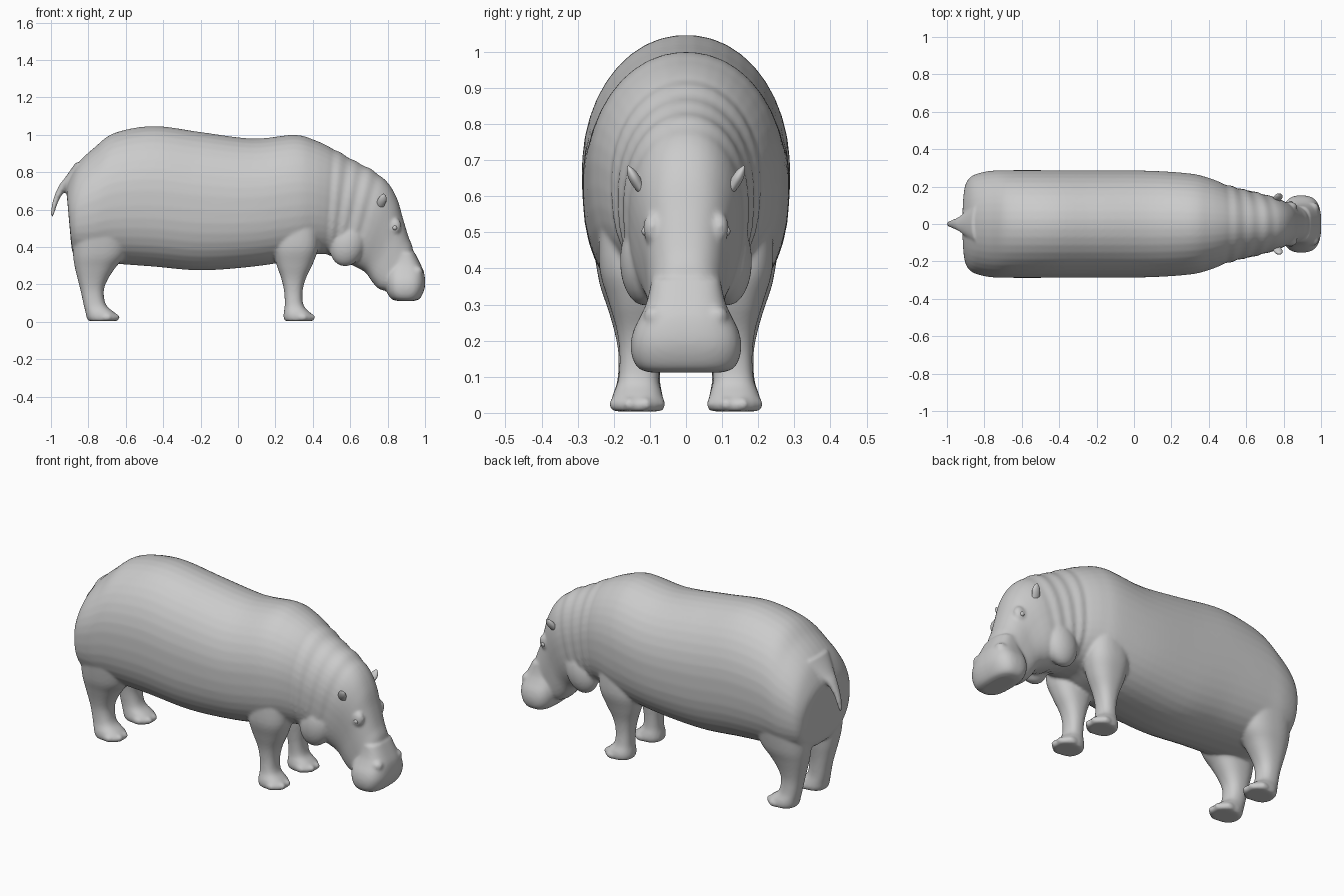
import bpy, bmesh, math
from mathutils import Vector, Matrix

if "Cube" in bpy.data.objects:
    bpy.data.objects.remove(bpy.data.objects["Cube"])

N = 40


def spread(keys, k=6):
    """Catmull-Rom interpolation of rows of numbers."""
    out = []
    for i in range(len(keys) - 1):
        p0, p1, p2, p3 = (keys[max(0, min(len(keys) - 1, i + d))] for d in (-1, 0, 1, 2))
        for s in range(k):
            t = s / k
            out.append([0.5 * (2 * b + (c - a) * t + (2 * a - 5 * b + 4 * c - d) * t * t
                               + (3 * b - a - 3 * c + d) * t ** 3)
                        for a, b, c, d in zip(p0, p1, p2, p3)])
    return out + [list(keys[-1])]


def ring(c, u, v, n_top=2, n_bottom=2):
    """Superellipse ring: u points to the top, v to the side."""
    pts = []
    for i in range(N):
        a = 2 * math.pi * (i + 0.5) / N
        s, co = math.sin(a), math.cos(a)
        e = 2 / (n_top if s > 0 else n_bottom)
        pts.append(c + u * math.copysign(abs(s) ** e, s) + v * math.copysign(abs(co) ** e, co))
    return pts


def finish(name, bm):
    bmesh.ops.recalc_face_normals(bm, faces=bm.faces)
    me = bpy.data.meshes.new(name)
    bm.to_mesh(me)
    bm.free()
    for p in me.polygons:
        p.use_smooth = True
    ob = bpy.data.objects.new(name, me)
    bpy.context.collection.objects.link(ob)
    return ob


def loft(name, rings):
    bm = bmesh.new()
    vs = [[bm.verts.new(p) for p in r] for r in rings]
    for a, b in zip(vs, vs[1:]):
        for i in range(N):
            bm.faces.new((a[i], a[(i + 1) % N], b[(i + 1) % N], b[i]))
    bm.faces.new(vs[0])
    bm.faces.new(vs[-1])
    return finish(name, bm)


def column(name, keys, side=1, n=2.4):
    """Loft of level rings: z, x0, x1, y0, y1."""
    return loft(name, [ring(Vector(((x0 + x1) / 2, side * (y0 + y1) / 2, z)),
                            Vector(((x1 - x0) / 2, 0, 0)), Vector((0, (y1 - y0) / 2, 0)), n, n)
                       for z, x0, x1, y0, y1 in spread(keys, 4)])


def blob(name, loc, size, tilt=0):
    bm = bmesh.new()
    m = Matrix.Translation(loc) @ Matrix.Rotation(tilt, 4, 'Y') @ Matrix.Diagonal((*size, 1))
    bmesh.ops.create_uvsphere(bm, u_segments=24, v_segments=16, radius=1, matrix=m)
    return finish(name, bm)


# Trunk, neck and head: top x, top z, bottom x, bottom z, half width, squareness
trunk = [
    (-.912, .66, -.897, .47, .09, 2.5), (-.917, .715, -.89, .40, .19, 2.5),
    (-.895, .78, -.88, .36, .237, 2.5), (-.85, .855, -.85, .335, .265, 2.5),
    (-.77, .93, -.77, .315, .284, 2.5), (-.66, 1.01, -.66, .31, .288, 2.5),
    (-.45, 1.047, -.45, .295, .288, 2.5), (-.2, 1.015, -.2, .275, .287, 2.5),
    (.08, .98, .08, .295, .285, 2.5), (.3, 1.0, .3, .33, .27, 2.5),
    (.41, .972, .40, .36, .245, 2.5), (.51, .925, .47, .36, .212, 2.5),
    (.62, .863, .53, .34, .187, 2.5), (.72, .81, .59, .31, .168, 2.6),
    (.80, .745, .645, .285, .15, 2.7), (.85, .66, .68, .265, .13, 2.8),
    (.88, .56, .70, .24, .115, 2.9), (.91, .46, .72, .21, .107, 2.9),
    (.935, .39, .755, .175, .10, 2.9), (.935, .30, .80, .165, .085, 2.9)]
rings = []
for tx, tz, bx, bz, w, n in spread(trunk):
    t, b = Vector((tx, 0, tz)), Vector((bx, 0, bz))
    # skin folds round the neck
    f = 1 + (.02 * math.sin(2 * math.pi * (tx - .53) / .08) if .49 < tx < .77 else 0)
    rings.append(ring((t + b) / 2, (t - b) / 2 * (1 + (f - 1) * .5), Vector((0, w * f, 0)), n - .45, n))
parts = [loft("body", rings)]

# Muzzle
parts.append(column("muzzle", [
    (.112, .85, .945, -.10, .10), (.122, .82, .97, -.13, .13), (.15, .80, .988, -.148, .148),
    (.19, .79, 1.0, -.153, .153), (.23, .79, 1.0, -.145, .145), (.27, .795, .993, -.125, .125),
    (.31, .81, .975, -.108, .108), (.37, .82, .945, -.095, .095)], n=2.8))

# Tail: centre x, centre z, thickness, half width
path = spread([(-.84, .84, .03, .10), (-.90, .755, .03, .062), (-.94, .715, .022, .036),
               (-.972, .655, .016, .022), (-.988, .60, .013, .016), (-.995, .56, .006, .008)])
parts.append(loft("tail", [ring(Vector((x, 0, z)), Vector((-t * .85, 0, t * .5)), Vector((0, w, 0)))
                           for x, z, t, w in path]))

front_leg = [(.004, .25, .40, .07, .20), (.025, .243, .408, .062, .207), (.05, .245, .385, .065, .203),
             (.09, .25, .35, .075, .188), (.16, .247, .345, .073, .184), (.23, .232, .362, .065, .192),
             (.31, .205, .40, .055, .215), (.40, .19, .43, .05, .24), (.52, .20, .43, .06, .24)]
hind_leg = [(.004, -.80, -.645, .07, .20), (.025, -.81, -.636, .062, .207), (.05, -.815, -.66, .065, .203),
            (.09, -.825, -.705, .072, .19), (.16, -.84, -.718, .07, .187), (.22, -.855, -.70, .063, .197),
            (.29, -.872, -.655, .05, .217), (.36, -.882, -.60, .04, .24), (.48, -.885, -.56, .04, .26)]
for s in (1, -1):
    parts.append(column("front_leg", front_leg, s))
    parts.append(column("hind_leg", hind_leg, s))
    # Toes
    for x in (.375, -.67):
        for dx, y in ((-.03, .077), (.008, .112), (.008, .157), (-.03, .192)):
            parts.append(blob("toe", (x + dx, s * y, .024), (.03, .021, .021)))
    # Jowls, brows and nostril bumps
    parts.append(blob("jowl", (.585, s * .115, .42), (.095, .068, .125), .25))
    parts.append(blob("brow", (.835, s * .092, .51), (.038, .027, .045), .2))
    parts.append(blob("nostril_bump", (.955, s * .085, .268), (.034, .032, .03)))

# Fuse everything into one smooth skin
bpy.ops.object.select_all(action='DESELECT')
for p in parts:
    p.select_set(True)
bpy.context.view_layer.objects.active = parts[0]
bpy.ops.object.join()
body = parts[0]
rm = body.modifiers.new("fuse", 'REMESH')
rm.mode = 'VOXEL'
rm.voxel_size = .008
rm.use_smooth_shade = True
sm = body.modifiers.new("soften", 'SMOOTH')
sm.factor = .5
sm.iterations = 8

# Ears and eyes
for s in (1, -1):
    ear = spread([(.758, .11, .60, .014), (.762, .128, .625, .022), (.77, .143, .65, .024),
                  (.775, .154, .67, .017), (.778, .161, .684, .004)])
    loft("ear", [ring(Vector((x, s * y, z)), Vector((r, 0, 0)), Vector((0, r * .55, -r * .3 * s)))
                 for x, y, z, r in ear])
    blob("eye", (.838, s * .111, .503), (.013, .012, .013))
